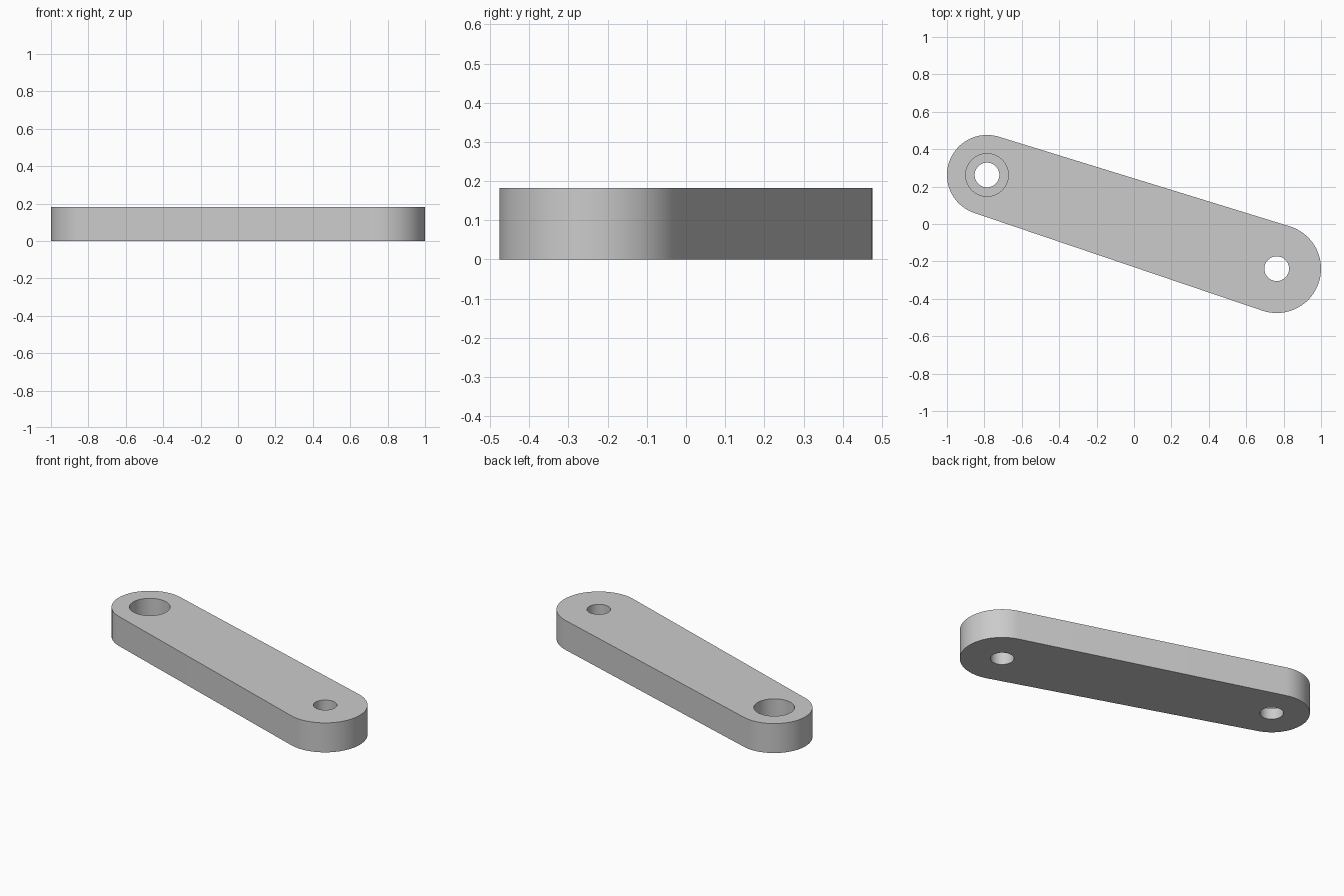
import bpy
import bmesh
from math import acos, atan2, cos, sin, pi, hypot

HEIGHT = 0.182
LEFT = (-0.786, 0.262, 0.214)    # x, y, radius of the counterbored end
RIGHT = (0.763, -0.239, 0.237)   # x, y, radius of the plain end
HOLE_RADIUS = 0.066
BORE_RADIUS = 0.114
BORE_DEPTH = 0.115

cube = bpy.data.objects.get("Cube")
if cube:
    bpy.data.objects.remove(cube, do_unlink=True)

grey = bpy.data.materials.new("light grey")
grey.use_nodes = True
grey.diffuse_color = (0.6, 0.6, 0.6, 1)
grey.node_tree.nodes["Principled BSDF"].inputs["Base Color"].default_value = (0.6, 0.6, 0.6, 1)


def arc(circle, start, end, steps=48):
    x, y, r = circle
    angles = [start + (end - start) * i / steps for i in range(steps + 1)]
    return [(x + r * cos(a), y + r * sin(a)) for a in angles]


def prism(name, outline, low, high):
    """Extrude a flat outline from one height to another."""
    bm = bmesh.new()
    face = bm.faces.new([bm.verts.new((x, y, low)) for x, y in outline])
    top = bmesh.ops.extrude_face_region(bm, geom=[face])["geom"]
    verts = [v for v in top if isinstance(v, bmesh.types.BMVert)]
    bmesh.ops.translate(bm, verts=verts, vec=(0, 0, high - low))
    bmesh.ops.recalc_face_normals(bm, faces=bm.faces)
    mesh = bpy.data.meshes.new(name)
    bm.to_mesh(mesh)
    bm.free()
    mesh.materials.append(grey)
    obj = bpy.data.objects.new(name, mesh)
    bpy.context.collection.objects.link(obj)
    return obj


# Link arm: two round ends joined by their outer tangent lines
dx, dy = RIGHT[0] - LEFT[0], RIGHT[1] - LEFT[1]
axis = atan2(dy, dx)
spread = acos((LEFT[2] - RIGHT[2]) / hypot(dx, dy))
outline = arc(RIGHT, axis - spread, axis + spread)
outline += arc(LEFT, axis + spread, axis + 2 * pi - spread)
arm = prism("link_arm", outline, 0, HEIGHT)


def cut(name, end, radius, low, high):
    """Cut a round hole into the arm."""
    ring = arc((end[0], end[1], radius), 0, 2 * pi, 64)[:-1]
    cutter = prism(name, ring, low, high)
    cutter.hide_render = True
    mod = arm.modifiers.new(name, "BOOLEAN")
    mod.operation = "DIFFERENCE"
    mod.solver = "EXACT"
    mod.object = cutter
    bpy.context.view_layer.objects.active = arm
    bpy.ops.object.modifier_apply(modifier=name)
    bpy.data.objects.remove(cutter, do_unlink=True)


# Through holes at both ends, and a counterbore from above at the left-hand one
cut("counterbore", LEFT, BORE_RADIUS, HEIGHT - BORE_DEPTH, HEIGHT + 0.1)
cut("counterbored_hole", LEFT, HOLE_RADIUS, -0.1, HEIGHT + 0.1)
cut("plain_hole", RIGHT, HOLE_RADIUS, -0.1, HEIGHT + 0.1)

# Smooth round walls with crisp rims
bpy.ops.object.select_all(action="DESELECT")
arm.select_set(True)
bpy.context.view_layer.objects.active = arm
bpy.ops.object.shade_smooth_by_angle()
